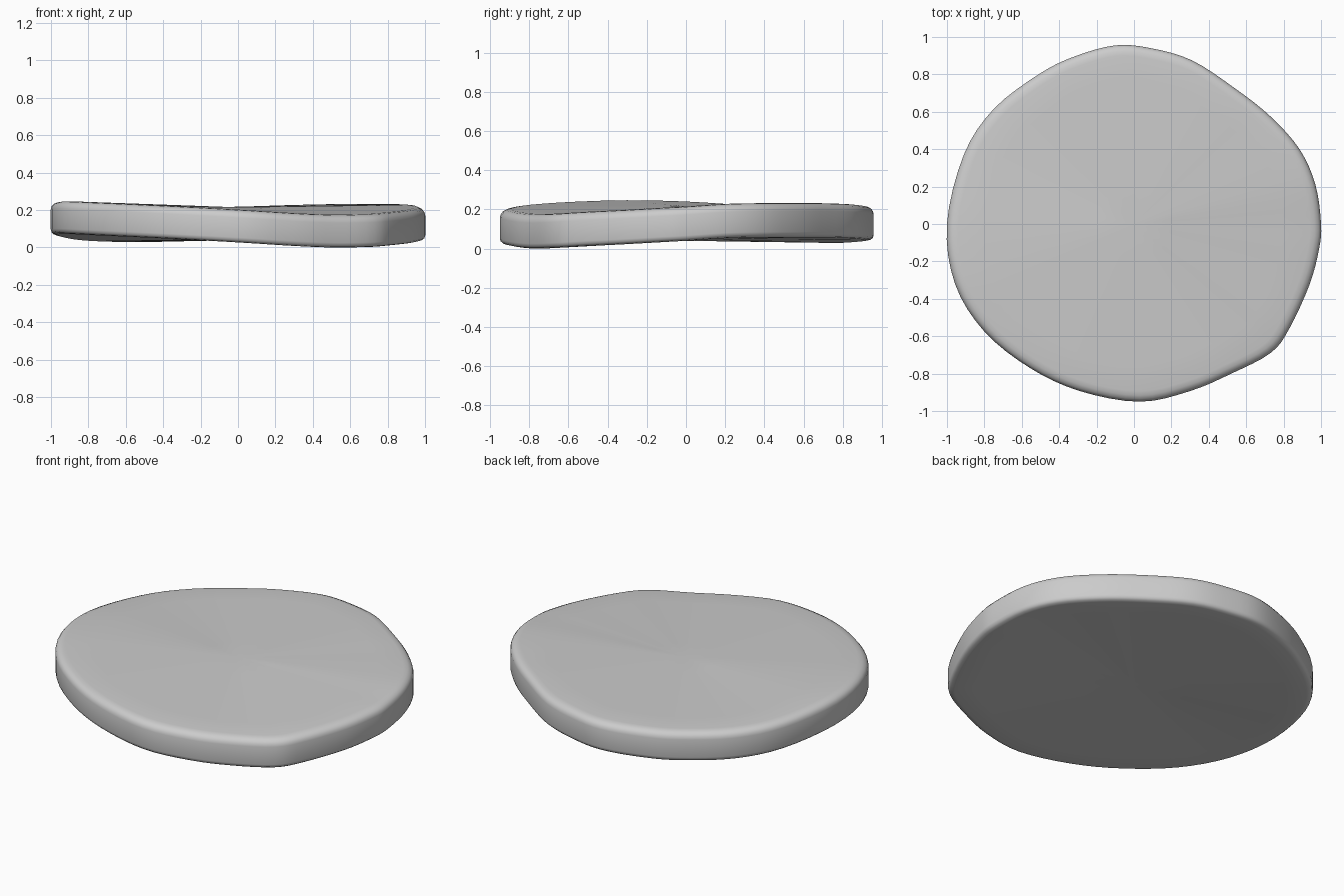
import bpy, bmesh

if "Cube" in bpy.data.objects:
    bpy.data.objects.remove(bpy.data.objects["Cube"])

# Outline points going round the rim: x, y, underside height
RIM = [(1.0, 0.0, .042), (.97, .21, .056), (.885, .40, .06), (.73, .575, .06),
       (.54, .725, .06), (.31, .875, .055), (.09, .94, .048), (-.1, .955, .043),
       (-.32, .895, .036), (-.51, .80, .031), (-.75, .615, .034), (-.91, .37, .046),
       (-1.0, 0.0, .069), (-.957, -.32, .076), (-.80, -.575, .069), (-.556, -.77, .058),
       (-.29, -.893, .045), (.03, -.95, .027), (.30, -.893, .010), (.52, -.80, .001),
       (.73, -.69, .004), (.83, -.56, .012), (.94, -.32, .024), (.99, -.13, .035)]
STEPS = 4
THICK = .175
MID = .042


def spline(points, steps):
    """Closed Catmull-Rom curve through the points."""
    out, n = [], len(points)
    for i in range(n):
        quad = [points[(i + k) % n] for k in (-1, 0, 1, 2)]
        for s in range(steps):
            t = s / steps
            out.append(tuple(.5 * (2 * b + (c - a) * t + (2 * a - 5 * b + 4 * c - d) * t * t
                                   + (3 * b - a - 3 * c + d) * t ** 3)
                             for a, b, c, d in zip(*quad)))
    return out


rim = spline(RIM, STEPS)
# Cross-section from under centre, round the edge, to top centre: radius, height
profile = [(.3, 0), (.6, 0), (.85, 0), (.965, 0), (.985, .004), (.996, .013), (1, .027),
           (1, THICK - .042), (.996, THICK - .026), (.985, THICK - .012), (.965, THICK - .003),
           (.94, THICK), (.8, THICK), (.6, THICK), (.4, THICK), (.2, THICK)]

bm = bmesh.new()
rings = [[bm.verts.new((x * r, y * r, z + MID + (h - MID) * r)) for x, y, h in rim]
         for r, z in profile]
n = len(rim)
for low, high in zip(rings, rings[1:]):
    for i in range(n):
        j = (i + 1) % n
        bm.faces.new((low[i], low[j], high[j], high[i]))
# Close both centres
for ring, z in ((rings[0], MID), (rings[-1], MID + THICK)):
    centre = bm.verts.new((0, 0, z))
    for i in range(n):
        bm.faces.new((centre, ring[i], ring[(i + 1) % n]))
bmesh.ops.recalc_face_normals(bm, faces=bm.faces)
# Rest on the ground
lowest = min(v.co.z for v in bm.verts)
bmesh.ops.translate(bm, verts=bm.verts, vec=(0, 0, -lowest))

mesh = bpy.data.meshes.new("warped_disc")
bm.to_mesh(mesh)
bm.free()
for poly in mesh.polygons:
    poly.use_smooth = True
disc = bpy.data.objects.new("warped_disc", mesh)
bpy.context.collection.objects.link(disc)
